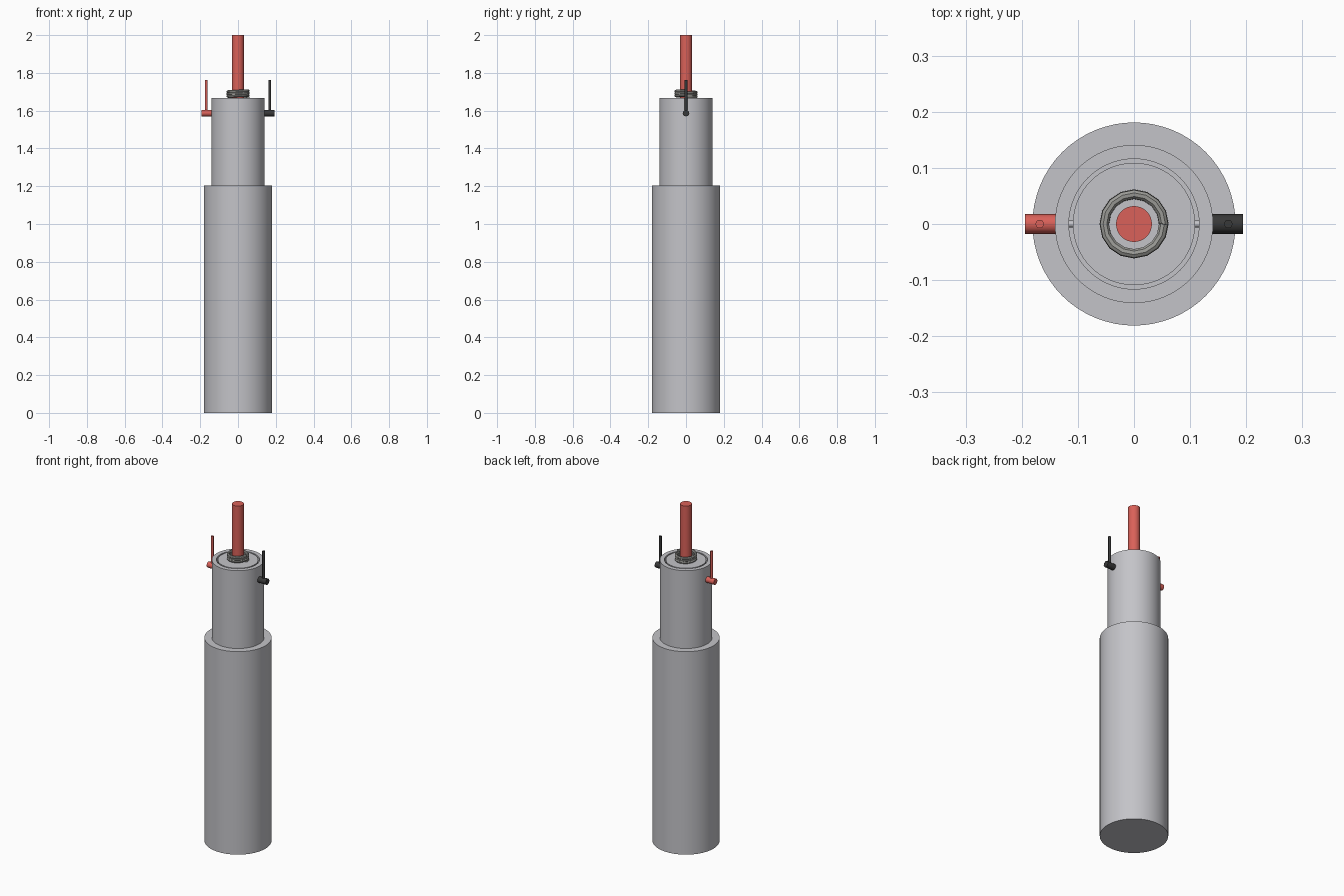
import bpy
import math
from mathutils import Vector

cube = bpy.data.objects.get("Cube")
if cube:
    bpy.data.objects.remove(cube)


def material(name, rgb):
    m = bpy.data.materials.new(name)
    m.use_nodes = True
    colour = (*rgb, 1)
    m.diffuse_color = colour
    m.node_tree.nodes["Principled BSDF"].inputs["Base Color"].default_value = colour
    return m


metal = material("light grey metal", (0.55, 0.55, 0.58))
steel = material("spring steel", (0.33, 0.33, 0.31))
red = material("red", (0.7, 0.12, 0.1))
black = material("black", (0.04, 0.04, 0.04))


def finish(ob, name, mat):
    ob.name = name
    ob.data.materials.append(mat)
    bpy.ops.object.select_all(action="DESELECT")
    ob.select_set(True)
    bpy.context.view_layer.objects.active = ob
    bpy.ops.object.shade_smooth_by_angle(angle=math.radians(40))
    return ob


def rod(name, start, end, radius, mat, sides=24):
    a, b = Vector(start), Vector(end)
    d = b - a
    bpy.ops.mesh.primitive_cylinder_add(
        vertices=sides, radius=radius, depth=d.length, location=(a + b) / 2,
        rotation=d.to_track_quat("Z", "Y").to_euler())
    return finish(bpy.context.object, name, mat)


def lathe(name, profile, mat, sides=64):
    # Spin a radius/height profile; points on the axis collapse to one vertex
    verts, rings, faces = [], [], []
    for r, z in profile:
        n = sides if r > 0 else 1
        rings.append([len(verts) + i for i in range(n)])
        for i in range(n):
            a = math.tau * i / sides
            verts.append((r * math.cos(a), r * math.sin(a), z))
    for lo, hi in zip(rings, rings[1:]):
        for i in range(sides):
            j = (i + 1) % sides
            if len(lo) == 1:
                faces.append((lo[0], hi[j], hi[i]))
            elif len(hi) == 1:
                faces.append((lo[i], lo[j], hi[0]))
            else:
                faces.append((lo[i], lo[j], hi[j], hi[i]))
    mesh = bpy.data.meshes.new(name)
    mesh.from_pydata(verts, [], faces)
    ob = bpy.data.objects.new(name, mesh)
    bpy.context.collection.objects.link(ob)
    return finish(ob, name, mat)


# Stepped housing with a deep ring gap around the inner core
SHOULDER, DECK = 1.205, 1.667
lathe("housing", [(0, 0), (0.181, 0), (0.181, SHOULDER), (0.141, SHOULDER),
                  (0.141, DECK), (0.116, DECK), (0.116, SHOULDER),
                  (0.109, SHOULDER), (0.109, DECK), (0, DECK)], metal)

# Central plunger
rod("plunger", (0, 0, DECK - 0.05), (0, 0, 2), 0.032, red, 32)

# Coil spring around the plunger
WIRE, TURNS, STEPS = 0.0085, 3, 16
curve = bpy.data.curves.new("spring", "CURVE")
curve.dimensions = "3D"
curve.bevel_depth = WIRE
curve.bevel_resolution = 2
curve.use_fill_caps = True
path = curve.splines.new("POLY")
count = TURNS * STEPS + 1
path.points.add(count - 1)
for i, p in enumerate(path.points):
    a = math.tau * i / STEPS
    z = DECK + 0.004 + 0.034 * i / (count - 1)
    p.co = (0.053 * math.cos(a), 0.053 * math.sin(a), z, 1)
spring = bpy.data.objects.new("spring", curve)
bpy.context.collection.objects.link(spring)
bpy.ops.object.select_all(action="DESELECT")
spring.select_set(True)
bpy.context.view_layer.objects.active = spring
bpy.ops.object.convert(target="MESH")
finish(bpy.context.object, "spring", steel)

# Side terminals, each with an upright pin and a thin link across the gap
HEIGHT = 1.587
for side, label, mat in ((1, "left", black), (-1, "right", red)):
    rod(label + "_terminal", (side * 0.138, 0, HEIGHT),
        (side * 0.194, 0, HEIGHT), 0.0175, mat, 12)
    rod(label + "_pin", (side * 0.168, 0, HEIGHT),
        (side * 0.168, 0, 1.763), 0.0075, mat, 16)
    rod(label + "_link", (side * 0.1, 0, HEIGHT),
        (side * 0.14, 0, HEIGHT), 0.006, metal, 12)
